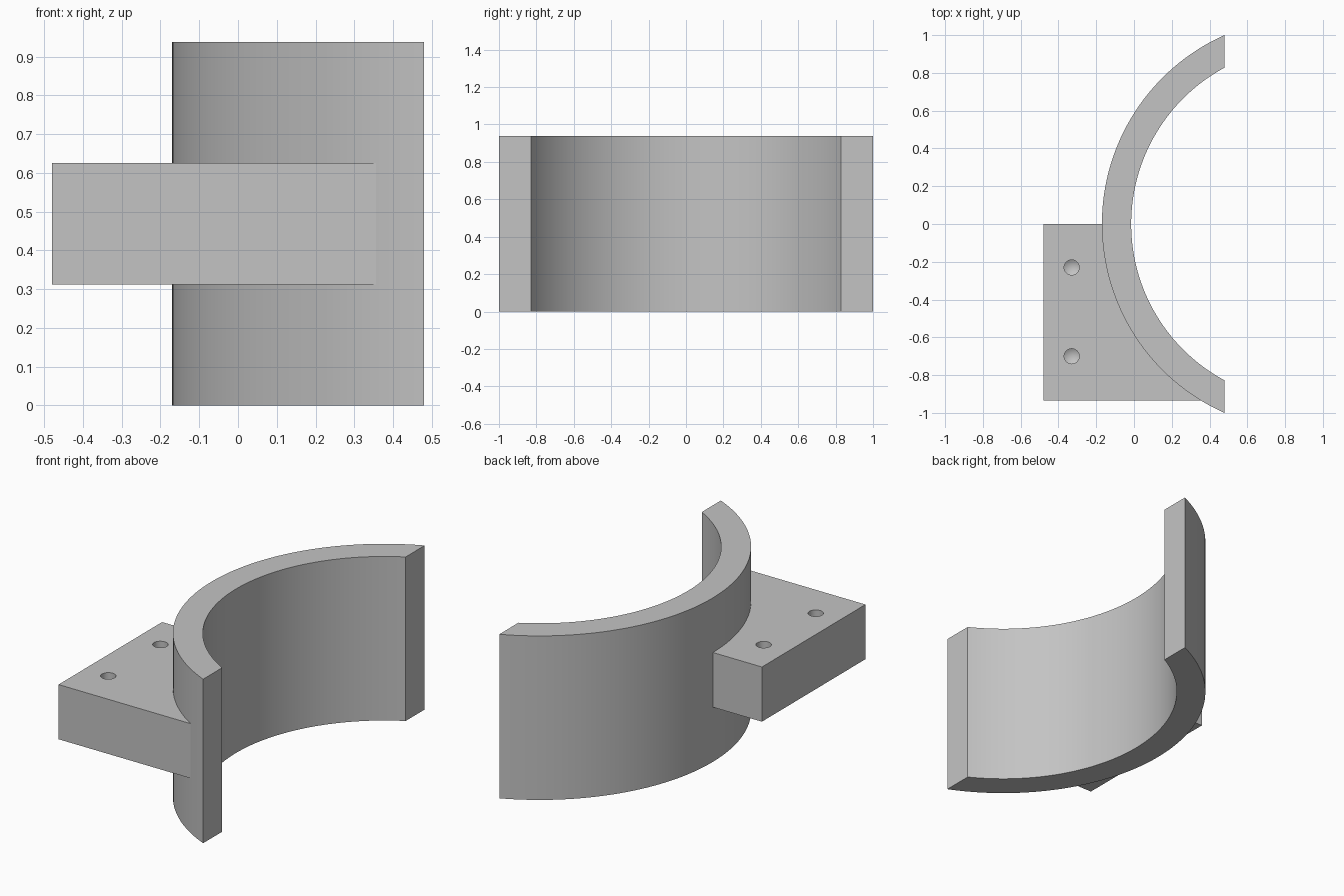
import bpy
import bmesh
from math import asin, cos, sin, pi, radians

if "Cube" in bpy.data.objects:
    bpy.data.objects.remove(bpy.data.objects["Cube"], do_unlink=True)

CENTRE_X, OUTER, INNER = 0.925, 1.095, 0.94   # shared axis and radii of the arc
CUT_X = 0.48                                  # flat ends of the arc wall
HEIGHT = 0.9375
BLOCK_LOW, BLOCK_HIGH = 0.3125, 0.625

grey = bpy.data.materials.new("plain grey")
grey.use_nodes = True
grey.diffuse_color = (0.55, 0.55, 0.55, 1)
grey.node_tree.nodes["Principled BSDF"].inputs["Base Color"].default_value = (0.55, 0.55, 0.55, 1)


def arc(radius, y_start, y_end, steps):
    """Points on the left-hand side of the circle between two y values."""
    a, b = asin(y_start / radius), asin(y_end / radius)
    angles = [a + (b - a) * i / steps for i in range(steps + 1)]
    return [(CENTRE_X - radius * cos(t), radius * sin(t)) for t in angles]


def make_object(name, bm):
    bmesh.ops.recalc_face_normals(bm, faces=bm.faces)
    mesh = bpy.data.meshes.new(name)
    bm.to_mesh(mesh)
    bm.free()
    mesh.materials.append(grey)
    obj = bpy.data.objects.new(name, mesh)
    bpy.context.collection.objects.link(obj)
    return obj


def activate(obj):
    bpy.ops.object.select_all(action="DESELECT")
    obj.select_set(True)
    bpy.context.view_layer.objects.active = obj


def smooth(obj):
    activate(obj)
    bpy.ops.object.shade_smooth_by_angle(angle=radians(30))


def drill(x, y, radius, top, shoulder, tip):
    """Round cutter with a pointed end."""
    bm = bmesh.new()
    rings = [[bm.verts.new((x + radius * cos(2 * pi * i / 32),
                            y + radius * sin(2 * pi * i / 32), z))
              for i in range(32)] for z in (top, shoulder)]
    point = bm.verts.new((x, y, tip))
    bm.faces.new(rings[0])
    for i in range(32):
        j = (i + 1) % 32
        bm.faces.new((rings[0][i], rings[0][j], rings[1][j], rings[1][i]))
        bm.faces.new((rings[1][i], rings[1][j], point))
    cutter = make_object("hole_cutter", bm)
    cutter.hide_render = True
    return cutter


# Curved wall: strips between the two arcs, raised to full height
bm = bmesh.new()
end_y = [(r * r - (CENTRE_X - CUT_X) ** 2) ** 0.5 for r in (OUTER, INNER)]
rows = [[bm.verts.new((x, y, 0)) for x, y in arc(r, -e, e, 64)]
        for r, e in zip((OUTER, INNER), end_y)]
for i in range(64):
    bm.faces.new((rows[0][i], rows[0][i + 1], rows[1][i + 1], rows[1][i]))
raised = bmesh.ops.extrude_face_region(bm, geom=bm.faces[:])["geom"]
bmesh.ops.translate(bm, vec=(0, 0, HEIGHT),
                    verts=[v for v in raised if isinstance(v, bmesh.types.BMVert)])
wall = make_object("curved_wall", bm)
smooth(wall)

# Mounting block: its inner edge follows the wall
bm = bmesh.new()
outline = [(-0.48, 0), (-0.48, -0.935)] + arc(OUTER - 0.004, -0.935, 0, 32)
base = bm.faces.new([bm.verts.new((x, y, BLOCK_LOW)) for x, y in outline])
raised = bmesh.ops.extrude_face_region(bm, geom=[base])["geom"]
bmesh.ops.translate(bm, vec=(0, 0, BLOCK_HIGH - BLOCK_LOW),
                    verts=[v for v in raised if isinstance(v, bmesh.types.BMVert)])
block = make_object("mounting_block", bm)

# Two blind screw holes with pointed ends
for y in (-0.23, -0.70):
    cutter = drill(-0.33, y, 0.04, BLOCK_HIGH + 0.05, 0.43, 0.405)
    activate(block)
    cut = block.modifiers.new("screw_hole", "BOOLEAN")
    cut.operation = "DIFFERENCE"
    cut.solver = "EXACT"
    cut.object = cutter
    bpy.ops.object.modifier_apply(modifier=cut.name)
    bpy.data.objects.remove(cutter, do_unlink=True)
smooth(block)
